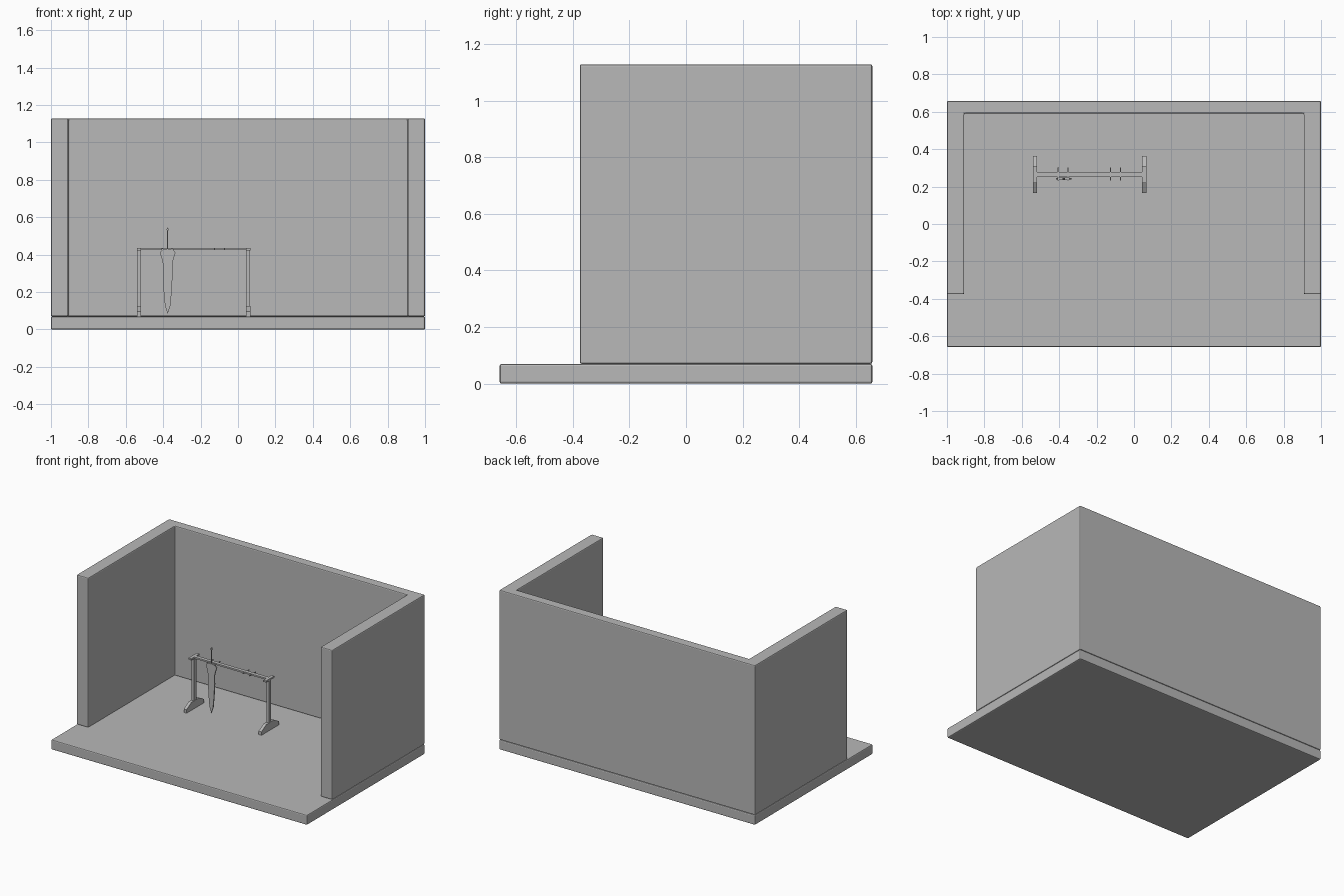
import bpy, bmesh

cube = bpy.data.objects.get("Cube")
if cube:
    bpy.data.objects.remove(cube, do_unlink=True)

GREY = (0.48, 0.48, 0.48, 1)
grey = bpy.data.materials.new("plain_grey")
grey.use_nodes = True
grey.diffuse_color = GREY
grey.node_tree.nodes["Principled BSDF"].inputs["Base Color"].default_value = GREY


def prism(name, outline, axis, low, high, bevel=0):
    """Extrude a flat outline along one axis, from low to high."""
    def place(a, b, c):
        return {"x": (c, a, b), "y": (a, c, b), "z": (a, b, c)}[axis]
    bm = bmesh.new()
    face = bm.faces.new([bm.verts.new(place(a, b, low)) for a, b in outline])
    grown = bmesh.ops.extrude_face_region(bm, geom=[face])["geom"]
    shift = place(0, 0, high - low)
    bmesh.ops.translate(bm, vec=shift, verts=[v for v in grown if isinstance(v, bmesh.types.BMVert)])
    bmesh.ops.recalc_face_normals(bm, faces=bm.faces)
    mesh = bpy.data.meshes.new(name)
    bm.to_mesh(mesh)
    bm.free()
    mesh.materials.append(grey)
    obj = bpy.data.objects.new(name, mesh)
    bpy.context.collection.objects.link(obj)
    if bevel:
        mod = obj.modifiers.new("Bevel", "BEVEL")
        mod.width = bevel
        mod.segments = 2
    return obj


def box(name, x, y, z, bevel=0):
    outline = [(x[0], y[0]), (x[1], y[0]), (x[1], y[1]), (x[0], y[1])]
    return prism(name, outline, "z", z[0], z[1], bevel)


def mirrored(half, cx):
    """Complete a right-hand profile of (half width, height) about cx."""
    return [(cx + w, z) for w, z in half] + [(cx - w, z) for w, z in reversed(half) if w > 0]


# Room: floor slab and one U-shaped wall
FLOOR, TOP, BACK = 0.07, 1.128, 0.658
box("floor", (-1, 1), (-BACK, BACK), (0, FLOOR), 0.007)
FRONT, INNER, INNER_BACK = -0.375, 0.908, 0.592
half_wall = [(INNER, INNER_BACK), (INNER, FRONT), (1, FRONT), (1, BACK)]
prism("walls", mirrored(half_wall, 0), "z", FLOOR, TOP, 0.007)

# Rack: two footed stands joined by a rail
MID, RAIL_TOP = 0.265, 0.435
foot = [(0.098, FLOOR), (0.098, 0.095), (0.045, 0.125)]
for side, x in (("right", -0.53), ("left", 0.055)):
    span = (x - 0.011, x + 0.011)
    prism(side + "_foot", mirrored(foot, MID), "x", *span)
    box(side + "_post", (x - 0.009, x + 0.009), (MID - 0.013, MID + 0.013), (0.12, 0.426))
    box(side + "_top_arm", span, (MID - 0.046, MID + 0.046), (0.423, RAIL_TOP))
box("rail", (-0.53, 0.055), (MID - 0.013, MID + 0.013), (0.424, RAIL_TOP))

# Paired pegs through the rail
for i, x in enumerate((-0.405, -0.352, -0.126, -0.073)):
    box(f"peg_{i + 1}", (x - 0.003, x + 0.003), (0.232, 0.302), (0.426, 0.432))

# Sword hanging point down on the front pegs
SX, SY = -0.376, 0.242
blade = [(0, 0.084), (0.014, 0.125), (0.021, 0.2), (0.026, 0.29),
         (0.025, 0.35), (0.033, 0.385), (0.042, 0.41), (0.028, 0.428), (0.008, 0.42)]
prism("sword_blade", mirrored(blade, SX), "y", SY - 0.004, SY + 0.004)
box("sword_guard", (SX - 0.03, SX + 0.03), (SY - 0.006, SY + 0.006), (0.42, 0.43))
box("sword_grip", (SX - 0.003, SX + 0.003), (SY - 0.003, SY + 0.003), (0.42, 0.535))
pommel = [(0, 0.523), (0.006, 0.534), (0, 0.546)]
prism("sword_pommel", mirrored(pommel, SX), "y", SY - 0.005, SY + 0.005)

# Small raised studs down the blade
for i, z in enumerate((0.3, 0.335, 0.37)):
    box(f"blade_stud_{i + 1}", (SX - 0.003, SX + 0.003), (SY - 0.006, SY + 0.006), (z - 0.003, z + 0.003))
